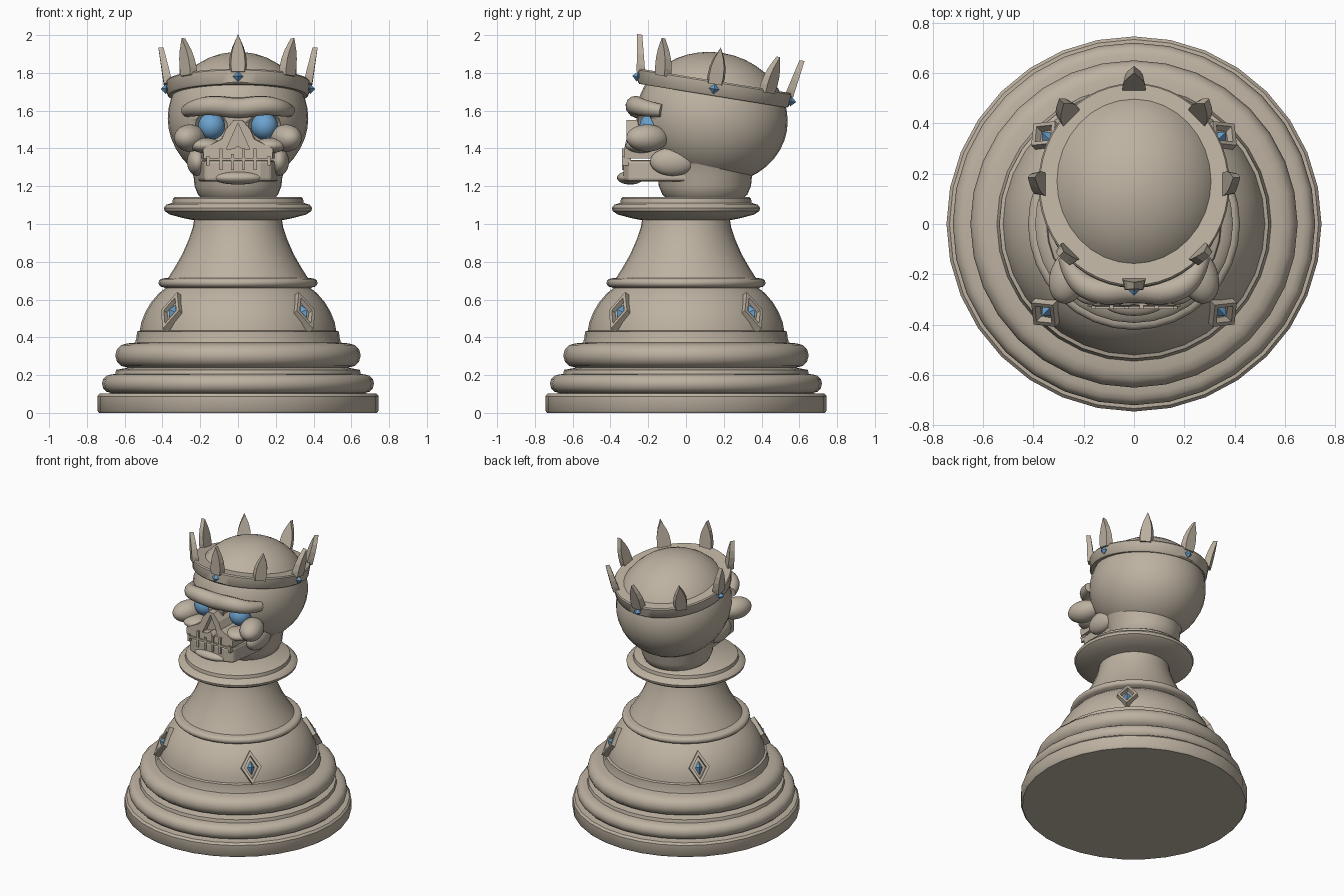
import bpy, bmesh, math
from mathutils import Matrix, Vector

if "Cube" in bpy.data.objects:
    bpy.data.objects.remove(bpy.data.objects["Cube"])


def material(name, rgb):
    m = bpy.data.materials.new(name)
    m.diffuse_color = (*rgb, 1)
    m.use_nodes = True
    m.node_tree.nodes["Principled BSDF"].inputs["Base Color"].default_value = m.diffuse_color
    return m


STONE = material("warm_stone", (0.51, 0.445, 0.36))
BLUE = material("gem_blue", (0.15, 0.36, 0.62))


def finish(name, bm, mat=STONE, matrix=None, smooth=True):
    """Turn a bmesh into a named, coloured object."""
    if matrix:
        bm.transform(matrix)
    bmesh.ops.recalc_face_normals(bm, faces=bm.faces)
    me = bpy.data.meshes.new(name)
    bm.to_mesh(me)
    bm.free()
    me.materials.append(mat)
    ob = bpy.data.objects.new(name, me)
    bpy.context.collection.objects.link(ob)
    if smooth:
        bpy.ops.object.select_all(action='DESELECT')
        ob.select_set(True)
        bpy.context.view_layer.objects.active = ob
        bpy.ops.object.shade_smooth_by_angle(angle=math.radians(40))
    return ob


def lathe(name, profile, n=32, scale=(1, 1), matrix=None):
    bm = bmesh.new()
    rings = []
    for r, z in profile:
        rings.append([bm.verts.new((r * scale[0] * math.cos(2 * math.pi * i / n),
                                    r * scale[1] * math.sin(2 * math.pi * i / n), z))
                      for i in range(n)])
    for a, b in zip(rings, rings[1:]):
        for i in range(n):
            j = (i + 1) % n
            bm.faces.new((a[i], a[j], b[j], b[i]))
    bm.faces.new(rings[0])
    bm.faces.new(rings[-1])
    return finish(name, bm, STONE, matrix)


def ellipsoid(name, loc, radii, mat=STONE, rot=(0, 0, 0)):
    bm = bmesh.new()
    bmesh.ops.create_uvsphere(bm, u_segments=32, v_segments=20, radius=1)
    r = Matrix.Rotation(rot[2], 4, 'Z') @ Matrix.Rotation(rot[0], 4, 'X')
    return finish(name, bm, mat, Matrix.Translation(loc) @ r @ Matrix.Diagonal((*radii, 1)))


def prism(name, outline, d0, d1, place, mat=STONE, taper=1.0, matrix=None):
    """Extrude a 2D outline; place(u, v, d) maps it to 3D."""
    bm = bmesh.new()
    a = [bm.verts.new(place(u, v, d0)) for u, v in outline]
    b = [bm.verts.new(place(u * taper, v, d1)) for u, v in outline]
    n = len(a)
    bm.faces.new(a)
    bm.faces.new(b[::-1])
    for i in range(n):
        bm.faces.new((a[i], a[(i + 1) % n], b[(i + 1) % n], b[i]))
    return finish(name, bm, mat, matrix, smooth=False)


def box(name, x0, x1, y0, y1, z0, z1):
    return prism(name, [(x0, z0), (x1, z0), (x1, z1), (x0, z1)], y0, y1,
                 lambda u, v, d: (u, d, v))


def mirrored(half):
    return half + [(-u, v) for u, v in reversed(half) if abs(u) > 1e-6]


def cut(ob, cutter):
    cutter.hide_render = True
    cutter.hide_viewport = True
    m = ob.modifiers.new("cut", 'BOOLEAN')
    m.operation, m.solver, m.object = 'DIFFERENCE', 'EXACT', cutter


def bevel(ob, width):
    m = ob.modifiers.new("bevel", 'BEVEL')
    m.width, m.segments = width, 2


def bead(r, z0, z1, bulge):
    """Rounded moulding for the lathe profile."""
    c, h = (z0 + z1) / 2, (z1 - z0) / 2
    return [(r + bulge * math.cos(t), c + h * math.sin(t))
            for t in [math.radians(k) for k in range(-90, 91, 30)]]


# turned pedestal
lathe("pedestal",
      [(0.735, 0), (0.745, 0.012), (0.745, 0.088), (0.733, 0.102), (0.68, 0.104)]
      + bead(0.675, 0.106, 0.203, 0.045)
      + [(0.65, 0.206), (0.645, 0.228), (0.60, 0.236)]
      + bead(0.585, 0.24, 0.368, 0.065)
      + [(0.545, 0.372), (0.537, 0.40), (0.535, 0.43), (0.52, 0.435), (0.512, 0.48),
         (0.49, 0.535), (0.46, 0.585), (0.42, 0.632), (0.385, 0.66)]
      + bead(0.395, 0.665, 0.712, 0.026)
      + [(0.37, 0.715), (0.335, 0.77), (0.295, 0.84), (0.26, 0.92), (0.24, 0.98), (0.233, 1.02),
         (0.285, 1.03), (0.36, 1.05), (0.388, 1.068), (0.393, 1.085), (0.38, 1.102),
         (0.348, 1.112), (0.344, 1.135), (0.335, 1.142)])

# four rhombic settings with pointed gems on the pedestal dome
for k in range(4):
    a = math.radians(45 + 90 * k)
    frame = (Matrix.Rotation(a, 4, 'Z') @ Matrix.Translation((0.487, 0, 0.53))
             @ Matrix.Rotation(math.radians(-29), 4, 'Y'))
    bm = bmesh.new()
    loops = [[bm.verts.new((x, w * c, h * s)) for c, s in ((1, 0), (0, 1), (-1, 0), (0, -1))]
             for x, w, h in ((-0.05, 0.068, 0.112), (0.026, 0.068, 0.112),
                             (0.026, 0.046, 0.078), (-0.01, 0.042, 0.07))]
    for p, q in zip(loops, loops[1:]):
        for i in range(4):
            bm.faces.new((p[i], p[(i + 1) % 4], q[(i + 1) % 4], q[i]))
    bm.faces.new(loops[0])
    bm.faces.new(loops[-1])
    finish(f"gem_setting_{k}", bm, STONE, frame, False)
    bm = bmesh.new()
    bmesh.ops.create_cone(bm, segments=4, radius1=1, radius2=0, depth=1, cap_ends=True)
    to_x = Matrix.Rotation(math.radians(90), 4, 'Y')
    finish(f"pedestal_gem_{k}", bm, BLUE,
           frame @ Matrix.Translation((0.012, 0, 0))
           @ Matrix.Diagonal((0.05, 0.036, 0.066, 1)) @ to_x, False)

# skull: neck, cranium and eye sockets
lathe("neck", [(0.19, 1.135), (0.212, 1.155), (0.23, 1.20), (0.235, 1.25), (0.26, 1.32)],
      scale=(1, 1.06), matrix=Matrix.Translation((0, 0.1, 0)))
TILT = -0.16
cranium = ellipsoid("cranium", (0, 0.138, 1.56), (0.372, 0.402, 0.35), rot=(TILT, 0, 0))
for s in (-1, 1):
    side = "left" if s < 0 else "right"
    cut(cranium, ellipsoid(f"socket_cutter_{side}", (s * 0.14, -0.21, 1.515), (0.092, 0.11, 0.085)))
    ellipsoid(f"eye_{side}", (s * 0.14, -0.175, 1.518), (0.071, 0.071, 0.071), BLUE)
    ellipsoid(f"cheekbone_{side}", (s * 0.255, -0.205, 1.455), (0.078, 0.115, 0.072),
              rot=(0, 0, s * 0.35))
    ellipsoid(f"lower_socket_rim_{side}", (s * 0.17, -0.235, 1.415), (0.085, 0.085, 0.04))
    ellipsoid(f"jaw_hinge_{side}", (s * 0.215, -0.07, 1.33), (0.055, 0.12, 0.075))

# brow ridge: one tube across the forehead
curve = bpy.data.curves.new("brow_tube", 'CURVE')
curve.dimensions = '3D'
curve.bevel_depth, curve.bevel_resolution, curve.use_fill_caps = 0.055, 4, True
sp = curve.splines.new('NURBS')
path = [(-0.27, -0.13, 1.60, 0.6), (-0.24, -0.22, 1.612, 0.8), (-0.14, -0.275, 1.632, 0.95),
        (0, -0.255, 1.61, 1.0)]
path += [(-x, y, z, r) for x, y, z, r in reversed(path[:-1])]
sp.points.add(len(path) - 1)
for p, (x, y, z, r) in zip(sp.points, path):
    p.co, p.radius = (x, y, z, 1), r
sp.use_endpoint_u, sp.order_u, sp.resolution_u = True, 3, 6
tmp = bpy.data.objects.new("brow_tube", curve)
bpy.context.collection.objects.link(tmp)
bpy.context.view_layer.update()
bm = bmesh.new()
bm.from_mesh(tmp.to_mesh())
bpy.data.objects.remove(tmp)
finish("brow_ridge", bm)

# upper jaw with a triangular nose opening
upper = prism("upper_jaw", mirrored([(0.022, 1.55), (0.065, 1.50), (0.085, 1.45), (0.185, 1.40),
                                     (0.182, 1.348)]),
              -0.315, 0.0, lambda u, v, d: (u, d - (0.012 if v < 1.42 and d < -0.1 else 0), v),
              taper=1.12)
cut(upper, prism("nose_cutter", [(0, 1.535), (0.062, 1.395), (0.02, 1.40), (0, 1.415),
                                 (-0.02, 1.40), (-0.062, 1.395)],
                 -0.45, -0.27, lambda u, v, d: (u, d, v)))

# lower jaw and chin
jaw = prism("lower_jaw", mirrored([(0.12, -0.33), (0.178, -0.305), (0.205, -0.1), (0.22, 0.08)]),
            1.225, 1.338, lambda u, v, d: (u, v, d))
bevel(jaw, 0.015)
ellipsoid("chin", (0, -0.295, 1.245), (0.135, 0.07, 0.036))

# clenched mouth line and tooth stitches
box("mouth_line", -0.165, 0.175, -0.338, -0.29, 1.335, 1.35)
for i, (x, z0, z1) in enumerate([(-0.09, 1.285, 1.4), (-0.03, 1.285, 1.37), (0.03, 1.285, 1.4),
                                 (0.09, 1.285, 1.4), (-0.16, 1.31, 1.36), (0.165, 1.31, 1.36)]):
    box(f"tooth_{i}", x - 0.008, x + 0.008, -0.338, -0.29, z0, z1)

# crown band, tilted back
CROWN = Matrix.Translation((0, 0.15, 1.72)) @ Matrix.Rotation(TILT, 4, 'X')
lathe("crown_band", [(0.965, -0.042), (0.985, -0.034), (1.0, 0.03), (0.985, 0.038)], n=48,
      scale=(0.38, 0.41), matrix=CROWN)

# eight leaning crown points
OUTLINE = mirrored([(0.043, 0.02), (0.047, 0.06), (0.043, 0.11), (0.03, 0.155), (0, 0.217)])
for k in range(8):
    a = k * math.pi / 4
    out, tan = Vector((math.sin(a), -math.cos(a), 0)), Vector((math.cos(a), math.sin(a), 0))
    base = Vector((0.368 * out.x, 0.395 * out.y, 0))

    def place(u, v, d, out=out, tan=tan, base=base):
        return base + tan * u + out * (d * (1 - 2 * v) + v * 0.19) + Vector((0, 0, v))
    pt = prism(f"crown_point_{k}", OUTLINE, -0.026, 0.022, place, taper=0.8, matrix=CROWN)

# small octahedral gems on the band
for k in range(4):
    a = k * math.pi / 2
    bm = bmesh.new()
    bmesh.ops.create_uvsphere(bm, u_segments=4, v_segments=2, radius=0.027)
    finish(f"crown_gem_{k}", bm, BLUE,
           CROWN @ Matrix.Translation((0.382 * math.sin(a), -0.412 * math.cos(a), -0.005)), False)
